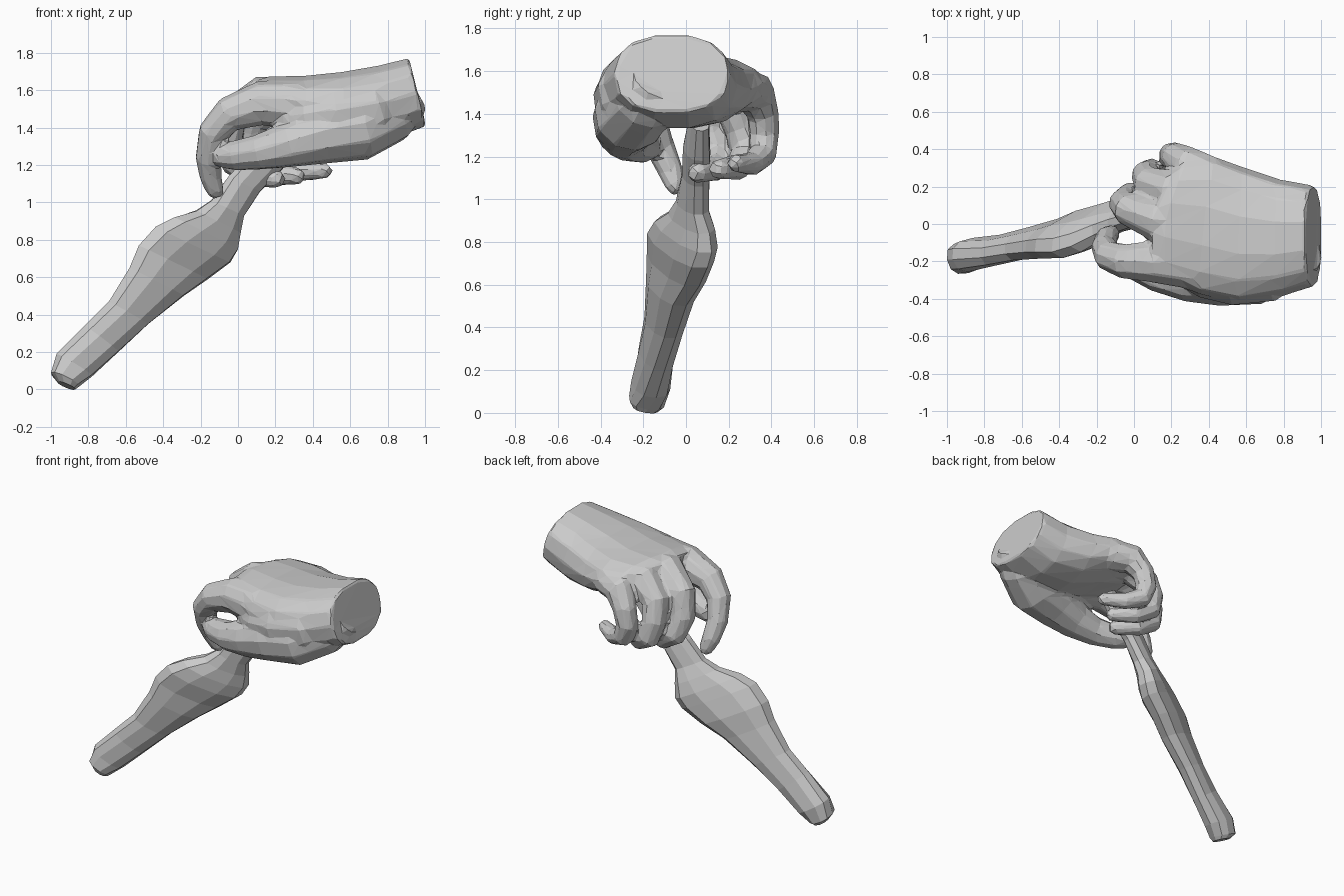
import bpy, bmesh, math
from mathutils import Vector

if "Cube" in bpy.data.objects:
    bpy.data.objects.remove(bpy.data.objects["Cube"])


def loft(name, rings):
    """Skin a list of equal-length point rings and cap both ends."""
    bm = bmesh.new()
    vs = [[bm.verts.new(p) for p in r] for r in rings]
    n = len(vs[0])
    for a, b in zip(vs, vs[1:]):
        for i in range(n):
            j = (i + 1) % n
            bm.faces.new((a[i], a[j], b[j], b[i]))
    bm.faces.new(vs[0][::-1])
    bm.faces.new(vs[-1])
    bmesh.ops.recalc_face_normals(bm, faces=bm.faces)
    me = bpy.data.meshes.new(name)
    bm.to_mesh(me)
    bm.free()
    ob = bpy.data.objects.new(name, me)
    bpy.context.collection.objects.link(ob)
    return ob


def soft(v, e):
    return math.copysign(abs(v) ** e, v)


def finger(name, pts, sides=10):
    """Tapered tube through (x, y, z, radius) joints with a rounded tip."""
    c = [Vector(p[:3]) for p in pts]
    r = [p[3] for p in pts]
    tip = (c[-1] - c[-2]).normalized()
    c.append(c[-1] + tip * r[-1] * 0.7)
    r.append(r[-1] * 0.6)
    rings, q, prev = [], None, None
    for i in range(len(c)):
        t = (c[min(i + 1, len(c) - 1)] - c[max(i - 1, 0)]).normalized()
        q = t.to_track_quat('Z', 'Y') if q is None else prev.rotation_difference(t) @ q
        prev = t
        ring = []
        for k in range(sides):
            a = 2 * math.pi * (k + 0.5) / sides
            ring.append(c[i] + q @ Vector((r[i] * math.cos(a), r[i] * math.sin(a), 0)))
        rings.append(ring)
    return loft(name, rings)


# Held club: upper edge point, lower edge point, half thickness
club = [
    ((-.965, -.19, .04), (-.87, -.19, .0), .06),
    ((-1.0, -.19, .09), (-.85, -.18, .015), .085),
    ((-.97, -.19, .19), (-.78, -.14, .07), .088),
    ((-.82, -.18, .34), (-.64, -.10, .20), .075),
    ((-.69, -.16, .47), (-.48, -.05, .35), .075),
    ((-.58, -.15, .65), (-.29, .0, .50), .085),
    ((-.53, -.15, .77), (-.16, .06, .59), .09),
    ((-.44, -.15, .87), (-.04, .10, .68), .095),
    ((-.34, -.12, .92), (0, .12, .75), .09),
    ((-.22, -.06, .955), (.01, .11, .84), .075),
    ((-.14, -.02, 1.01), (.03, .08, .93), .062),
    ((-.05, .01, 1.14), (.12, .08, 1.06), .058),
    ((.08, .02, 1.28), (.24, .08, 1.18), .058),
    ((.22, .04, 1.40), (.34, .08, 1.32), .045),
]
mids = [(Vector(p) + Vector(q)) / 2 for p, q, t in club]
rings = []
for i, (p, q, t) in enumerate(club):
    half = (Vector(q) - Vector(p)) / 2
    axis = mids[min(i + 1, len(mids) - 1)] - mids[max(i - 1, 0)]
    side = axis.cross(half).normalized()
    rings.append([mids[i] + half * soft(math.cos(k * math.pi / 5), .85)
                  + side * t * soft(math.sin(k * math.pi / 5), .85) for k in range(10)])
loft("club", rings)

# Palm and wrist: x, y min, y max, z min, z max, lean by z, skew by y
palm = [
    (.96, -.335, .205, 1.405, 1.775, -.25, 0),
    (.78, -.39, .24, 1.33, 1.735, -.15, 0),
    (.56, -.42, .30, 1.33, 1.70, -.05, .1),
    (.36, -.38, .36, 1.39, 1.68, 0, .2),
    (.16, -.30, .34, 1.44, 1.675, 0, .35),
    (.09, -.24, .28, 1.48, 1.65, 0, .4),
]
rings = []
for x, y0, y1, z0, z1, lean, skew in palm:
    ring = []
    for k in range(14):
        a = 2 * math.pi * k / 14
        dy = (y1 - y0) / 2 * soft(math.cos(a), .85)
        dz = (z1 - z0) / 2 * soft(math.sin(a), .85)
        ring.append(Vector((x + lean * dz + skew * max(dy, 0),
                            (y0 + y1) / 2 + dy, (z0 + z1) / 2 + dz)))
    rings.append(ring)
hand = [loft("hand", rings)]

# Thumb with its fleshy base, and the web joining it to the palm
hand.append(finger("thumb", [
    (.92, -.14, 1.57, .12), (.82, -.19, 1.47, .155), (.65, -.26, 1.395, .175),
    (.45, -.285, 1.36, .155), (.28, -.29, 1.31, .125), (.12, -.265, 1.27, .097),
    (-.01, -.21, 1.25, .082), (-.08, -.175, 1.245, .066)]))
hand.append(finger("thumb_web", [
    (.86, -.17, 1.57, .12), (.72, -.25, 1.50, .17), (.52, -.27, 1.47, .168),
    (.36, -.265, 1.45, .13), (.27, -.25, 1.44, .09)]))

# Four fingers curling round the club
hand.append(finger("index_finger", [
    (.34, -.22, 1.52, .14), (.12, -.20, 1.53, .12), (-.05, -.20, 1.47, .095),
    (-.135, -.17, 1.37, .082), (-.16, -.12, 1.24, .069),
    (-.145, -.07, 1.13, .06), (-.12, -.05, 1.06, .048)]))
hand.append(finger("middle_finger", [
    (.32, .0, 1.55, .12), (.12, .02, 1.56, .115), (-.03, .08, 1.47, .09),
    (-.055, .11, 1.33, .082), (-.02, .15, 1.21, .075),
    (.08, .13, 1.145, .065), (.21, .05, 1.125, .05)]))
hand.append(finger("ring_finger", [
    (.36, .15, 1.54, .12), (.19, .18, 1.54, .11), (.08, .22, 1.44, .09),
    (.065, .26, 1.32, .08), (.09, .28, 1.21, .073),
    (.19, .24, 1.15, .062), (.32, .15, 1.14, .048)]))
hand.append(finger("little_finger", [
    (.42, .25, 1.52, .11), (.28, .32, 1.50, .1), (.22, .36, 1.40, .077),
    (.20, .365, 1.30, .072), (.23, .36, 1.21, .066),
    (.34, .31, 1.165, .056), (.47, .23, 1.17, .042)]))

# Fuse the hand into one faceted skin
bpy.ops.object.select_all(action='DESELECT')
for ob in hand:
    ob.select_set(True)
bpy.context.view_layer.objects.active = hand[0]
bpy.ops.object.join()
skin = hand[0]
fuse = skin.modifiers.new("fuse", 'REMESH')
fuse.mode = 'VOXEL'
fuse.voxel_size = 0.014
soften = skin.modifiers.new("soften", 'SMOOTH')
soften.iterations = 4
facet = skin.modifiers.new("facet", 'DECIMATE')
facet.ratio = 0.04
